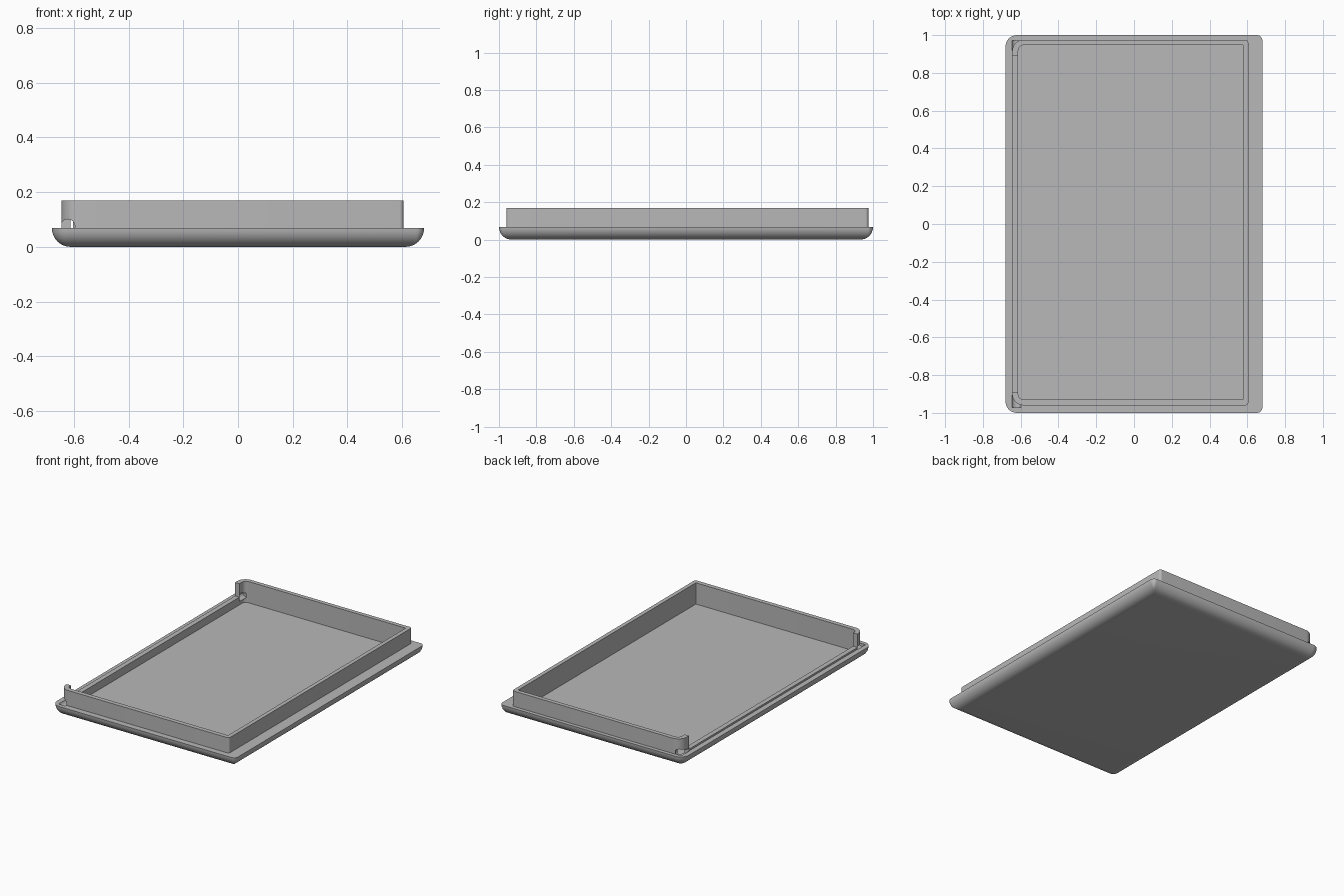
import bpy, bmesh, math
from mathutils import Matrix

cube = bpy.data.objects.get("Cube")
if cube:
    bpy.data.objects.remove(cube, do_unlink=True)

grey = bpy.data.materials.new("plain grey")
grey.use_nodes = True
colour = (0.48, 0.48, 0.48, 1)
grey.diffuse_color = colour
grey.node_tree.nodes["Principled BSDF"].inputs["Base Color"].default_value = colour

STEPS = 8


def outline(x0, x1, y0, y1, r_left, r_right, z, inset=0.0):
    """Rounded rectangle with its own corner radius on each x side."""
    x0, x1, y0, y1 = x0 + inset, x1 - inset, y0 + inset, y1 - inset
    points = []
    for i, (cx, cy, sx, sy) in enumerate([(x1, y1, -1, -1), (x0, y1, 1, -1),
                                          (x0, y0, 1, 1), (x1, y0, -1, 1)]):
        r = max((r_right if sx < 0 else r_left) - inset, 0.004)
        for k in range(STEPS + 1):
            a = math.pi / 2 * (i + k / STEPS)
            points.append((cx + sx * r + r * math.cos(a),
                           cy + sy * r + r * math.sin(a), z))
    return points


def new_object(name, bm):
    bmesh.ops.recalc_face_normals(bm, faces=bm.faces)
    mesh = bpy.data.meshes.new(name)
    bm.to_mesh(mesh)
    bm.free()
    mesh.materials.append(grey)
    obj = bpy.data.objects.new(name, mesh)
    bpy.context.collection.objects.link(obj)
    return obj


# Sections from the flat base, round the edge, up the rim and down to the floor
RIM, TOP, FLOOR, LOW = 0.068, 0.17, 0.028, 0.08
plate = (-0.68, 0.68, -1, 1, 0.06, 0.03)
wall_out = (-0.645, 0.605, -0.96, 0.975, 0.06, 0.015)
wall_in = (-0.613, 0.578, -0.93, 0.947, 0.03, 0.004)
sections = []
for k in range(11):
    a = math.pi / 2 * k / 10
    sections.append(outline(*plate, RIM * (1 - math.cos(a)), RIM * (1 - math.sin(a))))
for shape, z in ((wall_out, RIM), (wall_out, TOP), (wall_in, TOP), (wall_in, FLOOR)):
    sections.append(outline(*shape, z))

bm = bmesh.new()
rings = [[bm.verts.new(p) for p in s] for s in sections]
for lower, upper in zip(rings, rings[1:]):
    n = len(lower)
    for i in range(n):
        j = (i + 1) % n
        bm.faces.new((lower[i], lower[j], upper[j], upper[i]))
bm.faces.new(rings[0][::-1])
bm.faces.new(rings[-1])
tray = new_object("tray", bm)

# Cutters: the long notch in one wall and a round hole at each end of it
cutters = []
bm = bmesh.new()
bmesh.ops.create_cube(bm, size=1, matrix=Matrix.Translation((-0.65, 0, LOW + 0.1))
                      @ Matrix.Diagonal((0.11, 1.78, 0.2, 1)))
cutters.append(new_object("notch_cutter", bm))
for side in (-1, 1):
    bm = bmesh.new()
    bmesh.ops.create_cone(bm, cap_ends=True, segments=24, radius1=0.026, radius2=0.026,
                          depth=0.08, matrix=Matrix.Translation((-0.622, side * 0.932, 0.075))
                          @ Matrix.Rotation(math.pi / 2, 4, "X"))
    cutters.append(new_object("hole_cutter", bm))

bpy.ops.object.select_all(action="DESELECT")
tray.select_set(True)
bpy.context.view_layer.objects.active = tray
for cutter in cutters:
    mod = tray.modifiers.new("cut", "BOOLEAN")
    mod.operation = "DIFFERENCE"
    mod.solver = "EXACT"
    mod.object = cutter
    bpy.ops.object.modifier_apply(modifier=mod.name)
    bpy.data.objects.remove(cutter, do_unlink=True)

bpy.ops.object.shade_smooth_by_angle(angle=math.radians(35))
